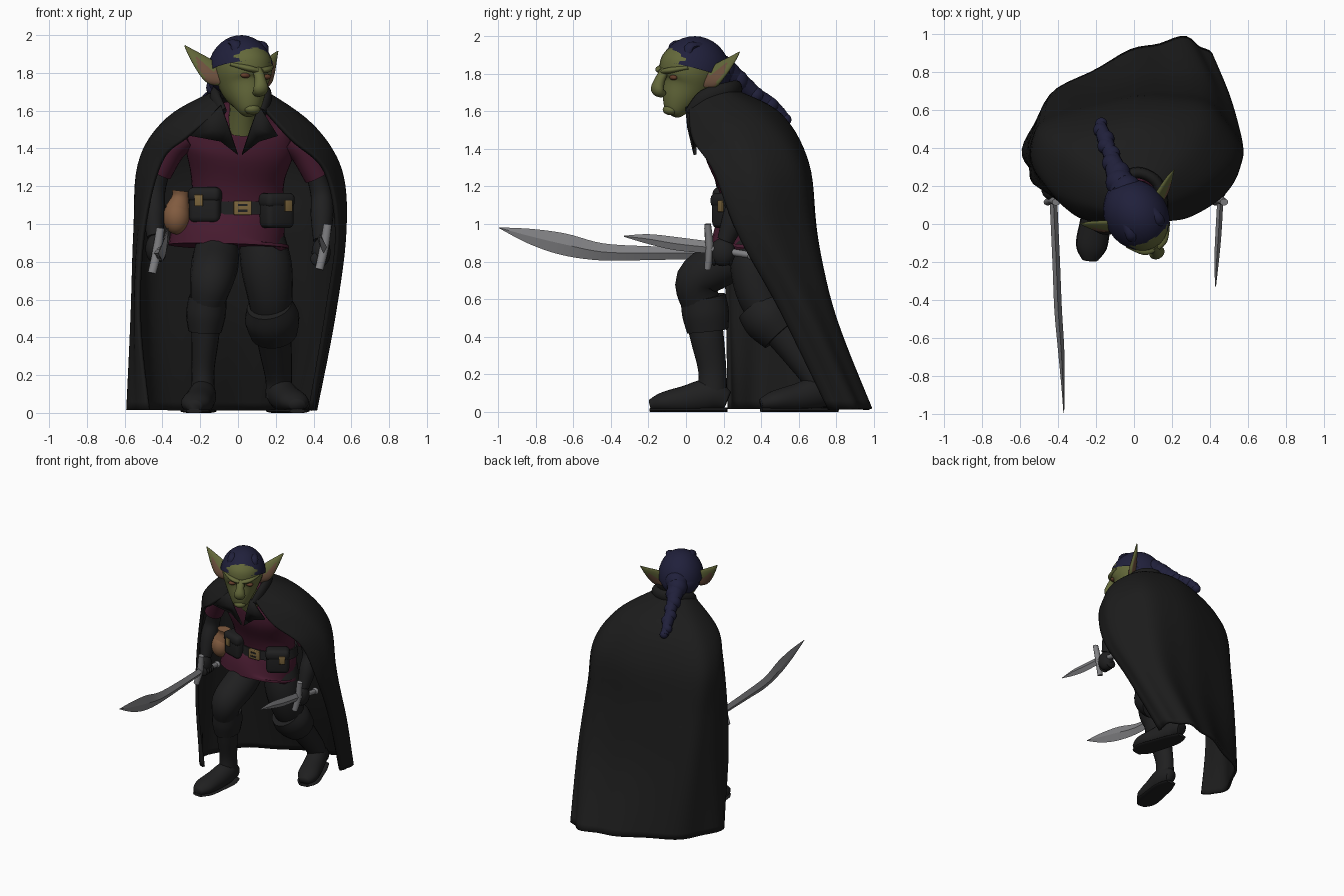
import bpy, bmesh, math
from mathutils import Vector, Matrix

def mat(name, r, g, b):
    m = bpy.data.materials.new(name)
    m.diffuse_color = (r, g, b, 1)
    return m

SKIN = mat("olive_skin", .125, .138, .042)
EAR = mat("inner_ear", .16, .085, .05)
HAIR = mat("navy_hair", .0145, .0145, .044)
CLOTH = mat("black_cloth", .0115, .0115, .0115)
LEATHER = mat("dark_leather", .014, .014, .0145)
TUNIC = mat("maroon_tunic", .064, .011, .029)
STEEL = mat("steel", .22, .22, .23)
TAN = mat("tan_bag", .22, .105, .05)
GOLD = mat("brass", .20, .13, .045)
EYE = mat("eye_brown", .13, .05, .025)

# Head is turned towards +x and rolled a little
HEAD = (Matrix.Translation((.02, .03, 1.78)) @ Matrix.Rotation(math.radians(30), 4, 'Z')
        @ Matrix.Rotation(math.radians(3), 4, 'Y') @ Matrix.Translation((0, 0, -1.78)))
ONE = Matrix.Identity(4)

def spline(pts, n):
    out, m = [], len(pts)
    for i in range(m - 1):
        q = (pts[max(i - 1, 0)], pts[i], pts[i + 1], pts[min(i + 2, m - 1)])
        for k in range(n):
            t = k / n
            out.append(tuple(b + .5 * t * (c - a + t * (2 * a - 5 * b + 4 * c - d + t * (3 * (b - c) + d - a)))
                             for a, b, c, d in zip(*q)))
    return out + [tuple(pts[-1])]

def finish(name, bm, m, world=ONE, angle=50):
    bmesh.ops.recalc_face_normals(bm, faces=bm.faces)
    me = bpy.data.meshes.new(name)
    bm.to_mesh(me)
    bm.free()
    me.materials.append(m)
    for p in me.polygons:
        p.use_smooth = True
    me.set_sharp_from_angle(angle=math.radians(angle))
    ob = bpy.data.objects.new(name, me)
    bpy.context.collection.objects.link(ob)
    ob.matrix_world = world
    return ob

def tube(name, secs, m, ref=(0, 1, 0), sides=20, n=5, world=ONE, floor=None, angle=50):
    """Loft of ellipses through sections (x, y, z, half width, half depth)."""
    s = spline(secs, n)
    bm, rings = bmesh.new(), []
    for i, q in enumerate(s):
        t = (Vector(s[min(i + 1, len(s) - 1)][:3]) - Vector(s[max(i - 1, 0)][:3])).normalized()
        u = Vector(ref).cross(t).normalized()
        w = t.cross(u)
        ring = []
        for k in range(sides):
            a = math.tau * k / sides
            p = Vector(q[:3]) + u * max(q[3], .001) * math.cos(a) + w * max(q[4], .001) * math.sin(a)
            if floor is not None:
                p.z = max(p.z, floor)
            ring.append(bm.verts.new(p))
        rings.append(ring)
    for a, b in zip(rings, rings[1:]):
        for k in range(sides):
            j = (k + 1) % sides
            bm.faces.new((a[k], a[j], b[j], b[k]))
    bm.faces.new(rings[0])
    bm.faces.new(rings[-1])
    return finish(name, bm, m, world, angle)

def ball(name, c, r, m, world=ONE, cut=None):
    bm = bmesh.new()
    bmesh.ops.create_uvsphere(bm, u_segments=28, v_segments=18, radius=1,
                              matrix=Matrix.Translation(c) @ Matrix.Diagonal((*r, 1)))
    if cut:
        g = bm.verts[:] + bm.edges[:] + bm.faces[:]
        bmesh.ops.bisect_plane(bm, geom=g, plane_co=cut[0], plane_no=cut[1], clear_inner=True)
    return finish(name, bm, m, world)

def box(name, c, size, m, rz=0, bevel=.02):
    bm = bmesh.new()
    bmesh.ops.create_cube(bm, size=1, matrix=Matrix.Diagonal((*size, 1)))
    if bevel:
        bmesh.ops.bevel(bm, geom=bm.edges[:], offset=bevel, segments=3, affect='EDGES', profile=.5)
    return finish(name, bm, m, Matrix.Translation(c) @ Matrix.Rotation(math.radians(rz), 4, 'Z'))

# Cloak: seven draped strands from neck to hem, lofted into a sheet
strands = [
    [(-.07, .02, 1.62), (-.27, .035, 1.46), (-.41, .14, 1.32), (-.50, .20, .95), (-.52, .22, .5), (-.47, .23, .015)],
    [(-.10, .07, 1.68), (-.38, .16, 1.51), (-.51, .29, 1.31), (-.54, .36, .95), (-.555, .37, .5), (-.575, .36, .015)],
    [(-.09, .18, 1.71), (-.33, .38, 1.57), (-.46, .50, 1.32), (-.46, .56, .95), (-.45, .62, .5), (-.43, .67, .015)],
    [(.02, .25, 1.71), (.02, .50, 1.58), (.02, .64, 1.32), (0, .68, .95), (0, .75, .5), (-.02, .90, .015)],
    [(.12, .20, 1.71), (.30, .42, 1.56), (.38, .59, 1.32), (.38, .66, .95), (.36, .78, .5), (.27, .97, .015)],
    [(.14, .10, 1.68), (.40, .22, 1.50), (.54, .35, 1.28), (.56, .42, .95), (.50, .64, .5), (.405, .87, .015)],
    [(.12, .02, 1.63), (.28, .04, 1.45), (.46, .15, 1.28), (.52, .28, .95), (.47, .50, .55), (.38, .76, .015)]]
cols = [spline(s, 7) for s in strands]
rows = [spline(r, 8) for r in zip(*cols)]
bm = bmesh.new()
grid = []
for i, r in enumerate(rows):
    f = i / (len(rows) - 1)
    line = []
    for j, (x, y, z) in enumerate(r):
        k = 1 + .02 * f * math.sin(j * .85)          # soft folds
        line.append(bm.verts.new((x * k, .35 + (y - .35) * k, max(z, .012))))
    grid.append(line)
for a, b in zip(grid, grid[1:]):
    for j in range(len(a) - 1):
        bm.faces.new((a[j], a[j + 1], b[j + 1], b[j]))
cloak = finish("cloak", bm, CLOTH)
sol = cloak.modifiers.new("thickness", 'SOLIDIFY')
sol.thickness, sol.offset = .02, 0

# Collar and lapels
tube("collar", [(-.08, .02, 1.59, .02, .03), (-.12, .10, 1.67, .03, .045), (-.08, .22, 1.71, .03, .045),
                (.02, .27, 1.72, .03, .045), (.12, .22, 1.71, .03, .045), (.15, .10, 1.67, .03, .045),
                (.13, .02, 1.59, .02, .03)], CLOTH, ref=(0, 0, 1), sides=12)
for side, s, out in (("left", -1, .26), ("right", 1, .20)):
    bm = bmesh.new()
    pts = [(.10, .01, 1.63), (out, .05, 1.47), (.10, .055, 1.44), (.01, .055, 1.37), (.06, .02, 1.52)]
    bm.faces.new([bm.verts.new((.01 + s * x, y, z)) for x, y, z in pts])
    ob = finish(side + "_lapel", bm, CLOTH)
    ob.modifiers.new("thickness", 'SOLIDIFY').thickness = .015

# Tunic, belt and what hangs from it
tube("tunic", [(-.05, .34, .88, .32, .205), (-.045, .345, .93, .305, .20), (-.01, .36, 1.02, .265, .18),
               (0, .36, 1.1, .24, .165), (0, .33, 1.25, .25, .17), (.01, .27, 1.42, .29, .18),
               (.01, .21, 1.53, .23, .14), (.02, .16, 1.59, .10, .09)], TUNIC, sides=32)
tube("belt", [(0, .36, 1.05, .262, .184), (0, .36, 1.12, .25, .178)], LEATHER, sides=32, n=1)
box("buckle", (.025, .172, 1.085), (.095, .02, .075), GOLD, bevel=.006)
for z in (1.07, 1.10):
    box("buckle_slot", (.025, .162, z), (.05, .006, .012), LEATHER, bevel=0)
for side, x, z, rz, dx in (("left", -.17, 1.10, -18, -.02), ("right", .205, 1.07, 32, .035)):
    box(side + "_pouch", (x, .22, z), (.17, .11, .185), LEATHER, rz, .03)
    box(side + "_pouch_flap", (x, .217, z + .055), (.178, .118, .08), LEATHER, rz, .03)
    p = Matrix.Rotation(math.radians(rz), 3, 'Z') @ Vector((dx, -.06, 0)) + Vector((x, .217, z + .025))
    box(side + "_pouch_clasp", p, (.045, .012, .06), GOLD, rz, .003)
ball("tan_bag", (-.325, .25, 1.035), (.072, .075, .09), TAN)
tube("tan_bag_neck", [(-.32, .25, 1.08, .066, .06), (-.305, .25, 1.14, .045, .04), (-.30, .25, 1.175, .05, .045)], TAN)

# Arms, gloves
for side, s, dz in (("left", -1, 0), ("right", 1, -.02)):
    tube(side + "_sleeve", [(s * .27, .26, 1.46 + dz, .07, .09), (s * .35, .27, 1.40 + dz, .075, .085),
                            (s * .42, .29, 1.27 + dz, .07, .075)], TUNIC)
    tube(side + "_forearm", [(s * .40, .285, 1.32 + dz, .05, .06), (s * .44, .30, 1.18 + dz, .056, .06),
                             (s * .445, .26, 1.06 + dz, .06, .065), (s * .44, .21, .93 + dz, .042, .045)], LEATHER)
    ball(side + "_glove", (s * .44, .195, .87 + dz), (.05, .068, .075), LEATHER)
    for k in range(4):
        ball(f"{side}_finger_{k}", (s * .425, .15 + .028 * k, .835 + dz), (.042, .017, .038), LEATHER)

# Curved sword and dagger
UP = (0, 0, 1)
tube("sword_blade", [(-.425, .13, .845, .02, .03), (-.41, -.2, .845, .02, .037), (-.40, -.45, .852, .02, .046),
                     (-.385, -.65, .892, .017, .058), (-.375, -.83, .935, .01, .04), (-.37, -.995, .98, .002, .002)],
     STEEL, ref=UP, sides=4, angle=20)
tube("dagger_blade", [(.455, .13, .875, .016, .032), (.445, -.05, .895, .016, .035), (.435, -.2, .92, .012, .026),
                      (.43, -.33, .935, .002, .003)], STEEL, ref=UP, sides=4, angle=20)
for name, x, z in (("sword", -.43, .85), ("dagger", .455, .87)):
    tube(name + "_grip", [(x, .12, z, .02, .02), (x, .34, z - .035, .018, .018)], STEEL, ref=UP, sides=12)
    tube(name + "_guard", [(x + .02, .115, z + .13, .022, .018), (x, .125, z, .024, .022),
                           (x - .025, .115, z - .11, .022, .018)], STEEL, sides=12)
    ball(name + "_pommel", (x, .345, z - .035), (.026, .022, .026), STEEL)

# Legs, boot cuffs and boots
tube("left_leg", [(-.11, .34, .90, .11, .12), (-.12, .20, .80, .125, .125), (-.14, .06, .70, .115, .115),
                  (-.165, .085, .55, .085, .10), (-.175, .115, .38, .072, .088), (-.185, .14, .22, .06, .075),
                  (-.185, .14, .08, .065, .08)], LEATHER)
tube("right_leg", [(.12, .38, .95, .12, .13), (.15, .36, .78, .135, .125), (.17, .39, .62, .12, .115),
                   (.18, .47, .48, .10, .10), (.20, .59, .32, .085, .085), (.215, .69, .18, .07, .075),
                   (.215, .71, .08, .07, .075)], LEATHER)
tube("left_boot_cuff", [(-.16, .09, .61, .10, .12), (-.17, .105, .52, .105, .125), (-.175, .115, .43, .088, .11)], LEATHER)
tube("right_boot_cuff", [(.165, .39, .57, .12, .13), (.18, .44, .50, .145, .14), (.19, .51, .42, .125, .12)], LEATHER)
foot = [(-.18, .22, .06, .04, .05), (-.185, .13, .09, .07, .085), (-.205, 0, .065, .078, .075),
        (-.225, -.12, .05, .078, .055), (-.232, -.19, .035, .04, .03)]
other = [(-.15 - x * 2, y + .59, z * 1.15, a, b) for x, y, z, a, b in foot]
for side, f in (("left", foot), ("right", other)):
    tube(side + "_boot", f, LEATHER, ref=UP, floor=.005, angle=70)
    tube(side + "_sole", [(x, y, .01, a * 1.05, .012) for x, y, z, a, b in f], LEATHER, ref=UP, floor=0)

# Neck, head and face
tube("neck", [(.02, .15, 1.50, .08, .08), (.025, .10, 1.60, .07, .07), (.03, .06, 1.70, .075, .075)], SKIN)
tube("head", [(0, -.115, 1.583, .03, .03), (0, -.105, 1.60, .055, .055), (0, -.075, 1.66, .09, .098),
              (0, -.035, 1.73, .125, .14), (0, -.015, 1.80, .148, .168), (0, 0, 1.87, .145, .165),
              (0, .01, 1.94, .10, .12), (0, .01, 1.975, .04, .05)], SKIN, sides=28, world=HEAD)
tube("nose", [(0, -.165, 1.82, .03, .02), (0, -.195, 1.765, .03, .028), (0, -.208, 1.715, .042, .032),
              (0, -.175, 1.69, .03, .02)], SKIN, world=HEAD)
ball("chin", (0, -.125, 1.607), (.045, .04, .028), SKIN, HEAD)
for side, s in (("left", -1), ("right", 1)):
    tube(side + "_brow", [(s * .01, -.178, 1.812, .022, .014), (s * .06, -.162, 1.822, .024, .016),
                          (s * .125, -.095, 1.84, .012, .01)], SKIN, ref=UP, world=HEAD)
    ball(side + "_eye", (s * .065, -.15, 1.783), (.027, .018, .014), EYE, HEAD)
    ear = tube(side + "_ear", [(s * .11, .02, 1.765, .045, .03), (s * .155, .04, 1.79, .062, .026),
                               (s * .20, .07, 1.835, .05, .02), (s * .25, .105, 1.89, .024, .012),
                               (s * .285, .125, 1.93, .003, .003)], SKIN, world=HEAD)
    ear.data.materials.append(EAR)
    for p in ear.data.polygons:          # pink hollow in the lower part of the ear
        if abs(p.normal.y) > .7 and abs(p.center.x) < .235 and p.center.z < 1.675 + abs(p.center.x) * .82:
            p.material_index = 1

# Hair cap cut along the hairline, fuller nape, and a braid
ball("hair", (0, .015, 1.80), (.168, .20, .20), HAIR, HEAD, ((0, 0, 1.82), (0, .25, .97)))
ball("hair_nape", (0, .065, 1.795), (.147, .155, .115), HAIR, HEAD)
for x in (-.09, -.03, .03, .09):
    tube("hair_lock", [(x, -.13 + abs(x) * .5, 1.885, .022, .012), (x * .9, -.06, 1.95, .032, .022),
                       (x * .7, .07, 1.975 - abs(x) * .3, .025, .015)], HAIR, ref=UP, sides=10, world=HEAD)
plait = [(-.05, .18, 1.82, .08, .08), (-.09, .27, 1.76, .06, .06), (-.125, .37, 1.685, .043, .04),
         (-.155, .45, 1.63, .042, .04), (-.18, .53, 1.555, .03, .028)]
tube("braid", plait, HAIR, ref=(1, 0, 0), sides=14)
for i, (x, y, z, r, _) in enumerate(spline(plait, 2)):
    ball(f"braid_knot_{i}", (x + .008 * (-1) ** i, y, z), (r * 1.04,) * 3, HAIR)
